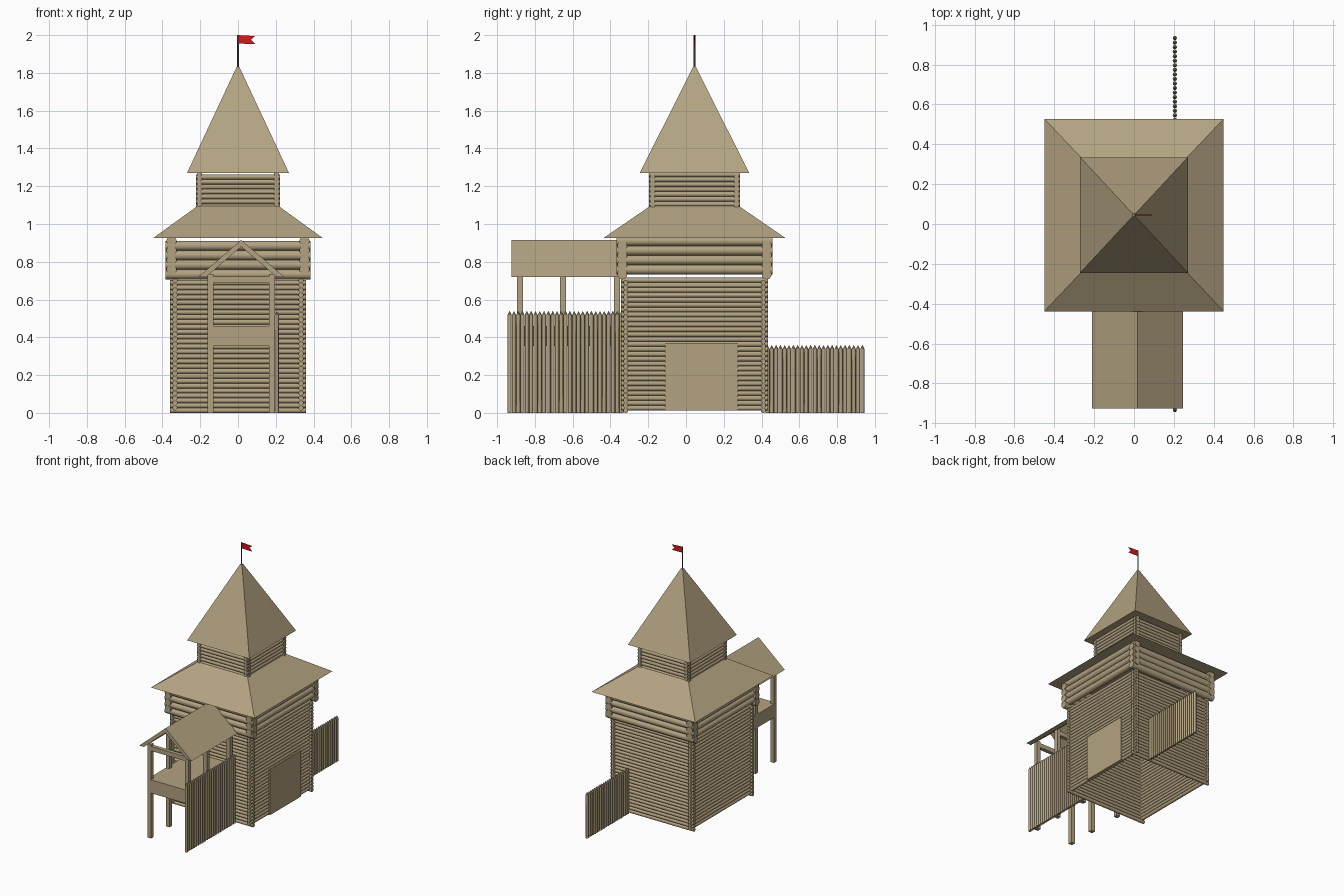
import bpy, bmesh, math
from mathutils import Matrix, Vector

if "Cube" in bpy.data.objects:
    bpy.data.objects.remove(bpy.data.objects["Cube"])

CY = 0.045  # tower centre along y


def material(name, rgb):
    m = bpy.data.materials.new(name)
    m.diffuse_color = (*rgb, 1)
    m.use_nodes = True
    m.node_tree.nodes["Principled BSDF"].inputs["Base Color"].default_value = m.diffuse_color
    return m


WOOD = material("wood", (0.45, 0.365, 0.22))
RED = material("red_cloth", (0.65, 0.01, 0.01))
METAL = material("dark_metal", (0.1, 0.1, 0.09))


def finish(name, bm, mat=WOOD):
    bmesh.ops.recalc_face_normals(bm, faces=bm.faces)
    me = bpy.data.meshes.new(name)
    bm.to_mesh(me)
    bm.free()
    me.materials.append(mat)
    ob = bpy.data.objects.new(name, me)
    bpy.context.collection.objects.link(ob)
    return ob


def rod(bm, a, b, r, sides=10):
    a, b = Vector(a), Vector(b)
    d = b - a
    rot = d.to_track_quat('Z', 'Y').to_matrix().to_4x4()
    res = bmesh.ops.create_cone(bm, cap_ends=True, segments=sides, radius1=r, radius2=r,
                                depth=d.length, matrix=Matrix.Translation((a + b) / 2) @ rot)
    for f in {f for v in res["verts"] for f in v.link_faces}:
        f.smooth = len(f.verts) == 4


def box(bm, x0, x1, y0, y1, z0, z1):
    m = Matrix.Translation(((x0 + x1) / 2, (y0 + y1) / 2, (z0 + z1) / 2))
    bmesh.ops.create_cube(bm, size=1, matrix=m @ Matrix.Diagonal((x1 - x0, y1 - y0, z1 - z0, 1)))


def prism(name, pts, axis_vec, mat=WOOD):
    bm = bmesh.new()
    f = bm.faces.new([bm.verts.new(p) for p in pts])
    ext = bmesh.ops.extrude_face_region(bm, geom=[f], use_keep_orig=True)
    bmesh.ops.translate(bm, vec=axis_vec, verts=[v for v in ext["geom"] if isinstance(v, bmesh.types.BMVert)])
    return finish(name, bm, mat)


def log_walls(name, hx, hy, over, z0, z1, n):
    """Four walls of stacked logs, crossing at the corners."""
    bm = bmesh.new()
    d = (z1 - z0) / (n + 0.5)
    for i in range(n):
        for s in (-1, 1):
            z = z0 + d * (i + 0.5)
            rod(bm, (-hx - over, CY + s * hy, z), (hx + over, CY + s * hy, z), d * 0.53)
            z += d / 2
            rod(bm, (s * hx, CY - hy - over, z), (s * hx, CY + hy + over, z), d * 0.53)
    return finish(name, bm)


def hip_roof(name, hx, hy, tx, ty, z0, z1):
    bm = bmesh.new()
    box(bm, -hx, hx, CY - hy, CY + hy, z0, z1)
    for v in bm.verts:
        if v.co.z > (z0 + z1) / 2:
            v.co.x *= tx / hx
            v.co.y = CY + (v.co.y - CY) * ty / hy
    return finish(name, bm)


# Tower tiers and roofs
log_walls("lower_log_walls", 0.334, 0.364, 0.026, 0.0, 0.715, 27)
log_walls("overhanging_log_walls", 0.352, 0.382, 0.032, 0.708, 0.935, 4)
log_walls("lookout_log_walls", 0.203, 0.222, 0.02, 1.08, 1.275, 7)
hip_roof("skirt_roof", 0.45, 0.483, 0.215, 0.235, 0.925, 1.095)
hip_roof("spire_roof", 0.27, 0.29, 0.008, 0.008, 1.27, 1.83)

# Flagpole and swallowtail flag
bm = bmesh.new()
rod(bm, (0, CY, 1.82), (0, CY, 2.0), 0.004, 8)
finish("flagpole", bm, METAL)
flag = [(0, 2.0), (0.09, 1.995), (0.068, 1.975), (0.09, 1.953), (0, 1.955)]
prism("flag", [(x, CY - 0.002, z) for x, z in flag], (0, 0.004, 0), RED)

# Side gate
bm = bmesh.new()
box(bm, 0.325, 0.354, -0.11, 0.275, 0.012, 0.37)
finish("side_gate", bm)

# Porch: posts with tie beams, deck and gabled roof
bm = bmesh.new()
for y in (-0.878, -0.65, -0.365):
    for x in (-0.145, 0.18):
        box(bm, x - 0.016, x + 0.016, y - 0.016, y + 0.016, 0, 0.735)
    box(bm, -0.161, 0.196, y - 0.015, y + 0.015, 0.687, 0.722)
finish("porch_frame", bm)
bm = bmesh.new()
box(bm, -0.16, 0.195, -0.893, -0.34, 0.355, 0.46)
finish("porch_deck", bm)
gable = [(-0.21, 0.72), (0.017, 0.916), (0.245, 0.72), (0.204, 0.72), (0.017, 0.88), (-0.169, 0.72)]
prism("porch_roof", [(x, -0.925, z) for x, z in gable], (0, 0.57, 0))


# Palisades of pointed stakes
def palisade(name, y0, y1, h):
    bm = bmesh.new()
    n = round((y1 - y0) / 0.0225)
    step = (y1 - y0) / n
    r = step * 0.48
    for i in range(n):
        y = y0 + step * (i + 0.5)
        rod(bm, (0.205, y, 0), (0.205, y, h - 0.022), r, 8)
        bmesh.ops.create_cone(bm, cap_ends=False, segments=8, radius1=r, radius2=0, depth=0.022,
                              matrix=Matrix.Translation((0.205, y, h - 0.011)))
    return finish(name, bm)


palisade("front_palisade", -0.945, -0.33, 0.54)
palisade("back_palisade", 0.42, 0.945, 0.36)
